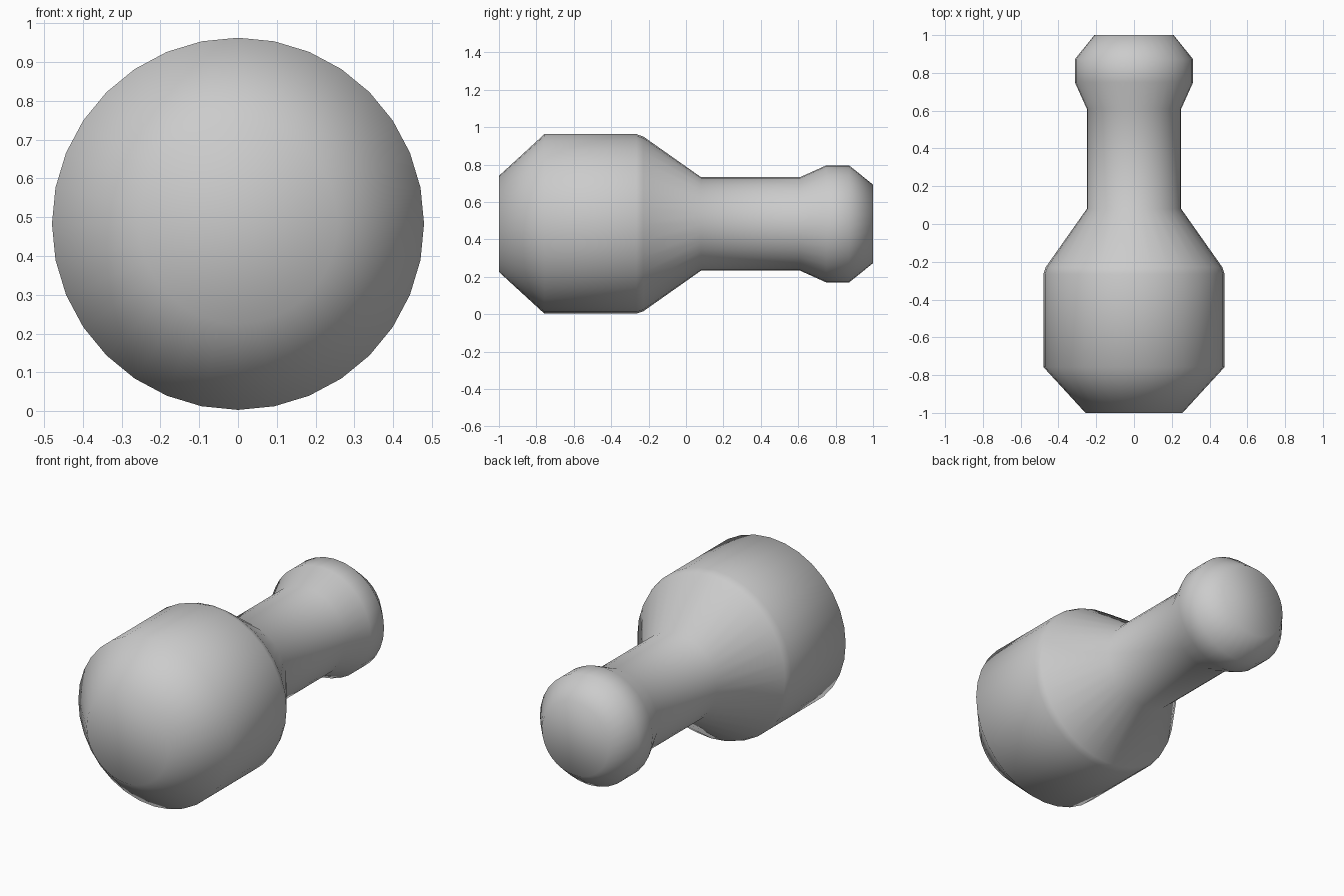
import bpy, bmesh
from math import sin, cos, tau

if "Cube" in bpy.data.objects:
    bpy.data.objects.remove(bpy.data.objects["Cube"])

SIDES = 32
CENTRE_Z = 0.483

# Lathe profile: (position along y, radius), from the thick end to the knob
profile = [(-1.0, 0.257), (-0.757, 0.48), (-0.265, 0.48), (-0.228, 0.467),
           (0.08, 0.25), (0.61, 0.25), (0.75, 0.313), (0.872, 0.313), (1.0, 0.21)]

bm = bmesh.new()

# Rings of the turned body
rings = []
for y, r in profile:
    rings.append([bm.verts.new((r * cos(tau * i / SIDES), y, CENTRE_Z + r * sin(tau * i / SIDES)))
                  for i in range(SIDES)])

# Side walls
for a, b in zip(rings, rings[1:]):
    for i in range(SIDES):
        j = (i + 1) % SIDES
        bm.faces.new((a[i], a[j], b[j], b[i]))

# Flat end caps
bm.faces.new(rings[0])
bm.faces.new(rings[-1])
bmesh.ops.recalc_face_normals(bm, faces=bm.faces)

# Smooth shading all over, as the caps blend into the sides
for f in bm.faces:
    f.smooth = True

mesh = bpy.data.meshes.new("turned_handle")
bm.to_mesh(mesh)
bm.free()
obj = bpy.data.objects.new("turned_handle", mesh)
bpy.context.collection.objects.link(obj)
